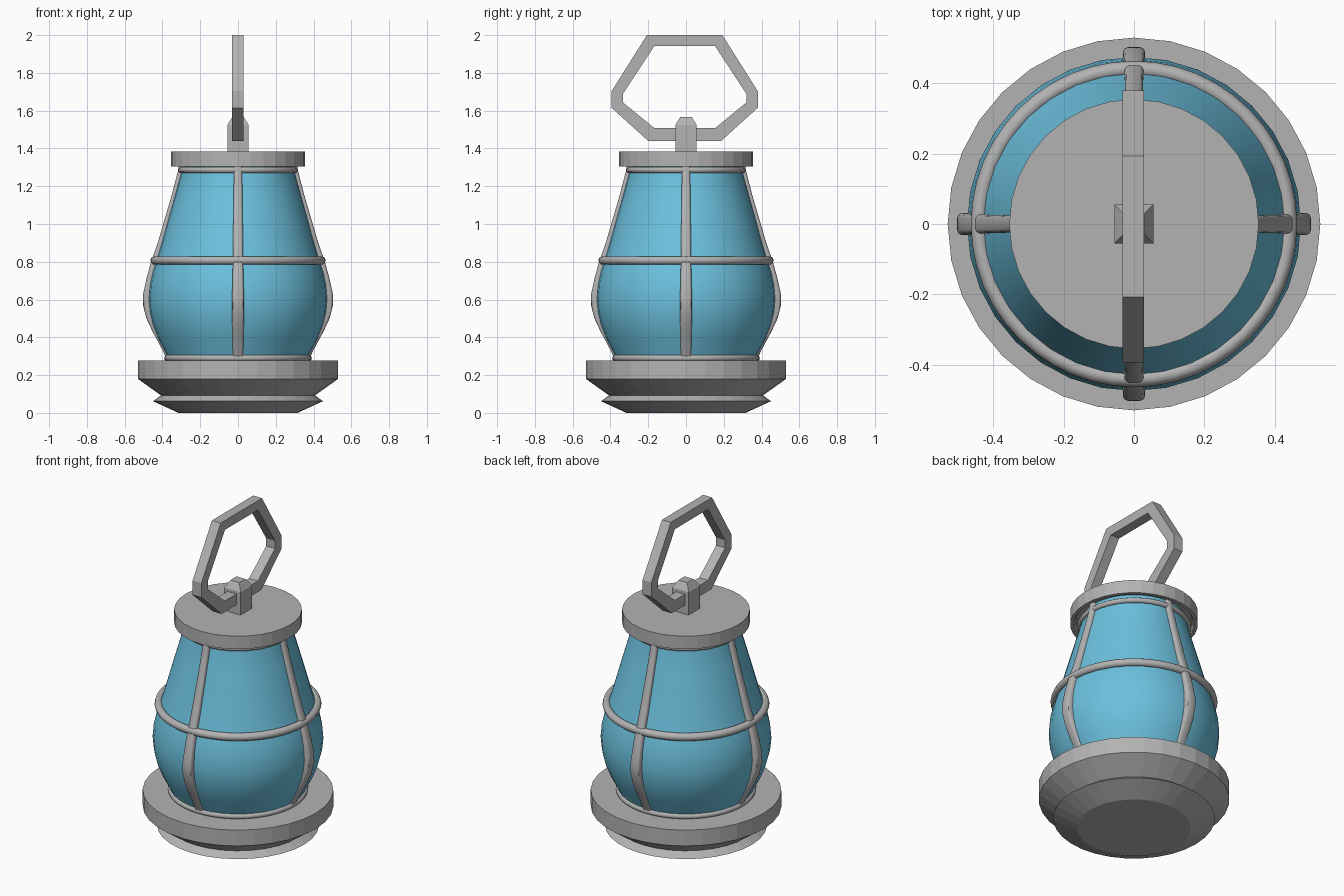
import bpy, bmesh, math
from mathutils import Matrix

if "Cube" in bpy.data.objects:
    bpy.data.objects.remove(bpy.data.objects["Cube"])


def material(name, rgb):
    m = bpy.data.materials.new(name)
    m.diffuse_color = (*rgb, 1)
    m.use_nodes = True
    m.node_tree.nodes["Principled BSDF"].inputs["Base Color"].default_value = m.diffuse_color
    return m


METAL = material("grey metal", (0.45, 0.45, 0.45))
GLASS = material("blue glass", (0.15, 0.53, 0.73))


def finish(bm, name, mat, smooth_angle=None):
    bmesh.ops.recalc_face_normals(bm, faces=bm.faces)
    me = bpy.data.meshes.new(name)
    bm.to_mesh(me)
    bm.free()
    me.materials.append(mat)
    ob = bpy.data.objects.new(name, me)
    bpy.context.collection.objects.link(ob)
    if smooth_angle:
        bpy.ops.object.select_all(action='DESELECT')
        ob.select_set(True)
        bpy.context.view_layer.objects.active = ob
        bpy.ops.object.shade_smooth_by_angle(angle=math.radians(smooth_angle))
    return ob


def skin(bm, rings, closed=False):
    """Bridge a list of equal point rings; cap the ends unless closed."""
    vs = [[bm.verts.new(p) for p in ring] for ring in rings]
    n = len(vs[0])
    for a, b in zip(vs, vs[1:] + vs[:1] if closed else vs[1:]):
        for i in range(n):
            j = (i + 1) % n
            bm.faces.new((a[i], a[j], b[j], b[i]))
    if not closed:
        bm.faces.new(vs[0])
        bm.faces.new(vs[-1])


def lathe(name, profile, mat, sides=32, closed=False, smooth_angle=None):
    bm = bmesh.new()
    ang = [2 * math.pi * i / sides for i in range(sides)]
    skin(bm, [[(r * math.cos(a), r * math.sin(a), z) for a in ang] for r, z in profile], closed)
    return finish(bm, name, mat, smooth_angle)


def hoop(name, radius, z, thick):
    pts = [(radius + thick * math.cos(t * math.pi / 5), z + thick * math.sin(t * math.pi / 5))
           for t in range(10)]
    return lathe(name, pts, METAL, 48, True, 60)


# stepped base and lid
lathe("base", [(0.315, 0), (0.45, 0.062), (0.408, 0.093), (0.53, 0.18), (0.53, 0.277)], METAL)
lathe("lid", [(0.28, 1.325), (0.325, 1.325), (0.335, 1.305), (0.355, 1.305), (0.355, 1.385)], METAL)

# bulging glass
lathe("glass", [(0.365, 0.27), (0.385, 0.32), (0.422, 0.39), (0.45, 0.46), (0.468, 0.53),
                (0.475, 0.6), (0.468, 0.68), (0.452, 0.75), (0.432, 0.81), (0.402, 0.91),
                (0.372, 1.02), (0.335, 1.15), (0.302, 1.27), (0.295, 1.33)],
      GLASS, 32, False, 40)

# hoops of the cage
hoop("lower_hoop", 0.375, 0.29, 0.016)
hoop("middle_hoop", 0.441, 0.807, 0.023)
hoop("upper_hoop", 0.302, 1.286, 0.016)

# four curved ribs: outer radius, height, half width
path = [(0.375, 0.27, 0.028), (0.393, 0.32, 0.028), (0.452, 0.43, 0.03), (0.485, 0.5, 0.031),
        (0.503, 0.57, 0.031), (0.502, 0.63, 0.031), (0.485, 0.71, 0.029), (0.46, 0.8, 0.027),
        (0.425, 0.9, 0.026), (0.39, 1.02, 0.025), (0.352, 1.15, 0.023), (0.318, 1.28, 0.022),
        (0.31, 1.33, 0.022)]
bm = bmesh.new()
for k in range(4):
    turn = Matrix.Rotation(k * math.pi / 2, 3, 'Z')
    rings = []
    for r, z, w in path:
        section = [(r - 0.05, -w), (r - 0.012, -w), (r - 0.004, -w * 0.86), (r, -w * 0.6),
                   (r, w * 0.6), (r - 0.004, w * 0.86), (r - 0.012, w), (r - 0.05, w)]
        rings.append([turn @ Matrix.Translation((x, y, z)).translation for x, y in section])
    skin(bm, rings)
finish(bm, "cage_ribs", METAL, 35)

# post with tapered cap
bm = bmesh.new()
skin(bm, [[(sx * h, sy * h, z) for sx, sy in ((-1, -1), (1, -1), (1, 1), (-1, 1))]
          for h, z in ((0.056, 1.37), (0.056, 1.525), (0.03, 1.567))])
finish(bm, "post", METAL)

# angular carrying loop: outer and inner half outlines, mirrored about its middle
MID = -0.007
outer = [(0.2, 2.0), (0.387, 1.703), (0.387, 1.615), (0.193, 1.44)]
inner = [(0.16, 1.943), (0.326, 1.69), (0.326, 1.643), (0.16, 1.507)]


def full(half):
    return [(MID + y, z) for y, z in half] + [(MID - y, z) for y, z in reversed(half)]


bm = bmesh.new()
skin(bm, [[(-0.032, *o), (0.028, *o), (0.028, *i), (-0.032, *i)]
          for o, i in zip(full(outer), full(inner))], True)
finish(bm, "handle", METAL)
